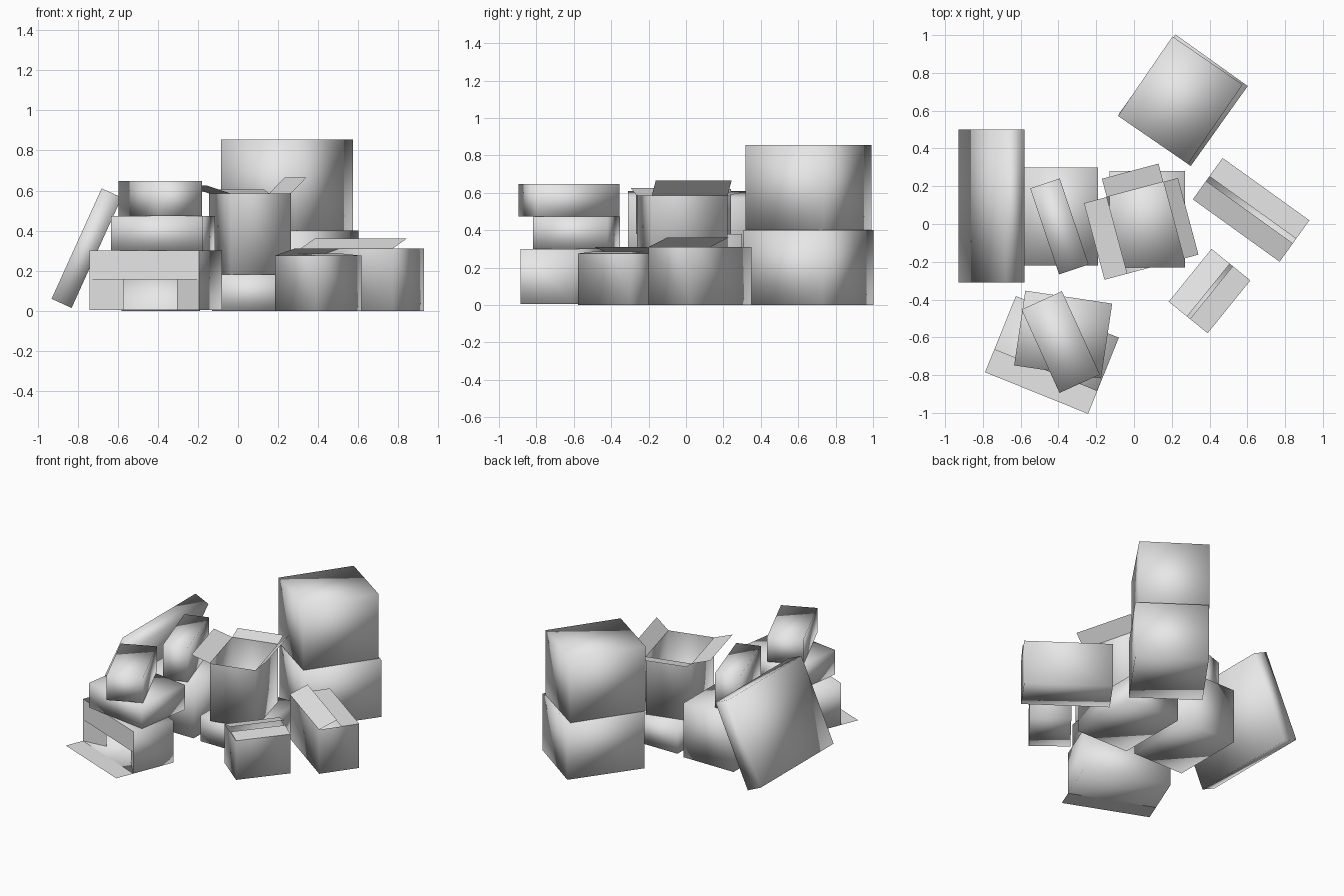
import bpy
import bmesh
from math import radians
from mathutils import Vector

old = bpy.data.objects.get("Cube")
if old:
    bpy.data.objects.remove(old, do_unlink=True)

# Single plain cardboard colour
grey = bpy.data.materials.new("plain_grey")
grey.use_nodes = True
grey.diffuse_color = (0.8, 0.8, 0.8, 1)
grey.node_tree.nodes["Principled BSDF"].inputs["Base Color"].default_value = (0.8, 0.8, 0.8, 1)


def carton(name, center, base, size, turn, open_side=None, flaps=(), tilt=0):
    """Box standing on base; open_side is the direction of a removed face.
    Each flap is (hinge start, hinge end, outward offset); hinge points are in
    box units from -1 to 1, and the offset is in model units."""
    half = Vector(size) / 2
    bm = bmesh.new()
    bmesh.ops.create_cube(bm, size=2)
    bm.normal_update()
    if open_side:
        gone = [f for f in bm.faces if f.normal.dot(Vector(open_side)) > 0.9]
        bmesh.ops.delete(bm, geom=gone, context='FACES_ONLY')
    bmesh.ops.scale(bm, vec=half, verts=bm.verts)
    for start, end, offset in flaps:
        a, b = Vector(start) * half, Vector(end) * half
        o = Vector(offset)
        bm.faces.new([bm.verts.new(p) for p in (a, b, b + o, a + o)])
    mesh = bpy.data.meshes.new(name)
    bm.to_mesh(mesh)
    bm.free()
    mesh.materials.append(grey)
    for poly in mesh.polygons:
        poly.use_smooth = True
    obj = bpy.data.objects.new(name, mesh)
    bpy.context.collection.objects.link(obj)
    obj.location = (*center, base + half.z)
    obj.rotation_euler = (0, radians(tilt), radians(turn))
    return obj


UP, FRONT = (0, 0, 1), (0, -1, 0)
# Top rim corners: front/back, left/right in box space
FL, FR, BL, BR = (-1, -1, 1), (1, -1, 1), (-1, 1, 1), (1, 1, 1)

# Tall pair at the back
carton("back_lower_box", (0.26, 0.655), 0, (0.47, 0.52, 0.40), -35.5)
carton("back_upper_box", (0.245, 0.655), 0.40, (0.45, 0.51, 0.455), -34.5)

# Flat box leaning against the side box
carton("leaning_flat_box", (-0.755, 0.095), 0.01, (0.11, 0.81, 0.605), 0, tilt=24.4)

# Side box with a small box on it
carton("side_box", (-0.385, 0.04), 0, (0.39, 0.52, 0.38), 0)
carton("side_top_box", (-0.395, -0.013), 0.38, (0.165, 0.48, 0.24), 18.5)

# Low box carrying the open box
carton("low_middle_box", (0.07, 0.025), 0, (0.40, 0.51, 0.18), 0)
carton("open_box", (0.06, -0.02), 0.18, (0.31, 0.42, 0.405), 15, UP, [
    (FL, BL, (-0.125, 0, 0.04)),
    (BL, BR, (0, 0.10, 0.02)),
    (FR, BR, (0.08, 0, 0.08)),
])

# Two boxes with half closed lids
carton("right_box", (0.62, 0.075), 0, (0.566, 0.27, 0.31), -35.7, UP, [
    (FL, FR, (0, 0.12, 0.05)),
    (BL, BR, (0, -0.12, 0)),
])
carton("front_small_box", (0.40, -0.355), 0, (0.265, 0.36, 0.275), -39, UP, [
    (FL, BL, (0.125, 0, 0.035)),
    (FR, BR, (-0.12, 0, 0.01)),
])

# Front stack: box lying on its side, open to the front
carton("stack_bottom_box", (-0.41, -0.633), 0.005, (0.588, 0.305, 0.295), -22, FRONT, [
    ((-1, -1, -1), (1, -1, -1), (0, -0.13, 0)),
    (FL, FR, (0, 0, -0.145)),
    ((-1, -1, -1), FL, (0.15, 0.08, 0)),
    ((1, -1, -1), FR, (-0.15, 0.08, 0)),
])
carton("stack_middle_box", (-0.375, -0.585), 0.30, (0.465, 0.40, 0.172), -8.5)
carton("stack_top_box", (-0.388, -0.625), 0.472, (0.235, 0.485, 0.175), 24.5)
